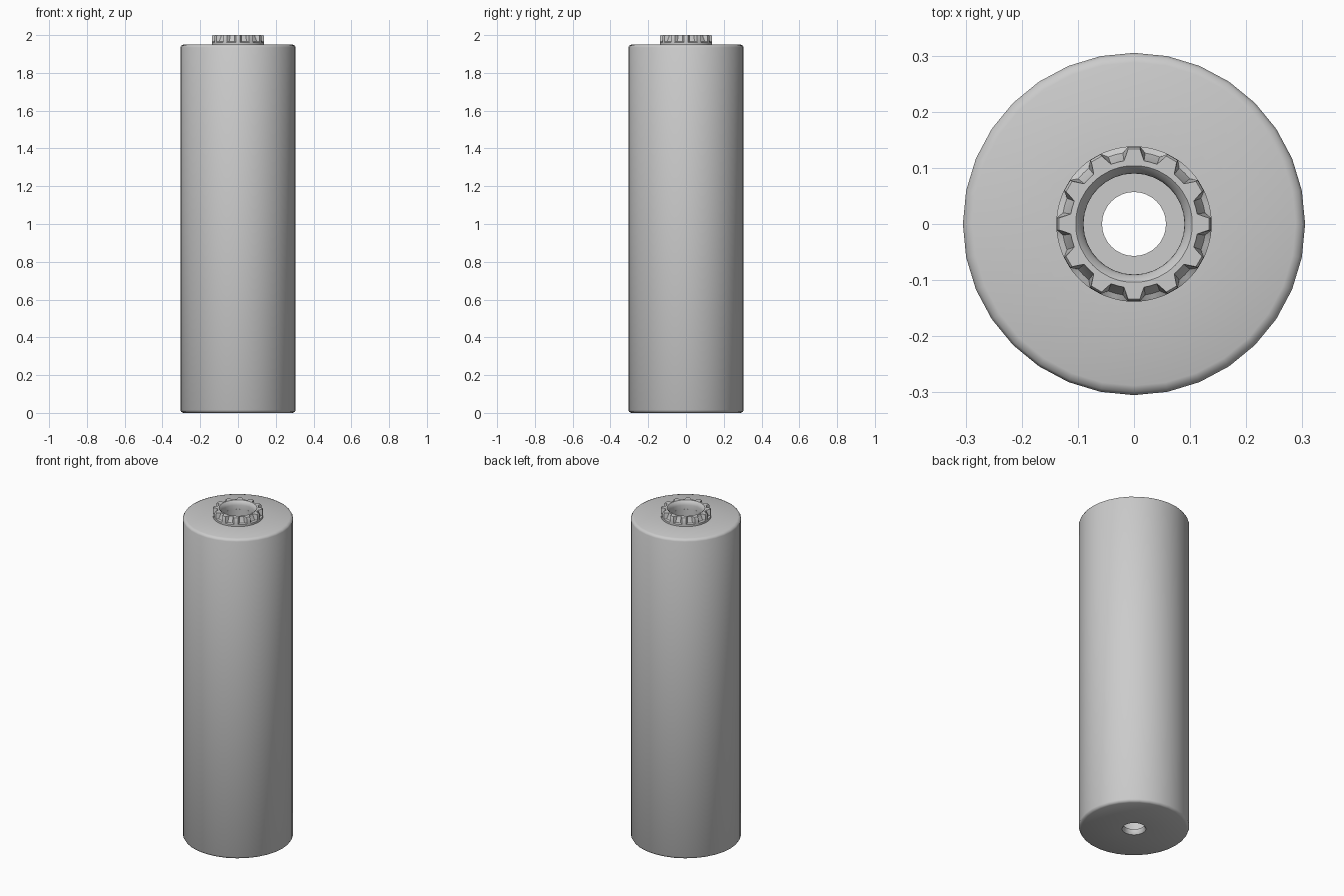
import bpy, bmesh
from math import sin, cos, pi, radians

if "Cube" in bpy.data.objects:
    bpy.data.objects.remove(bpy.data.objects["Cube"])


def ring(bm, pts, z):
    # pts: list of (angle in degrees, radius)
    return [bm.verts.new((r * cos(radians(a)), r * sin(radians(a)), z)) for a, r in pts]


def skin(bm, rings):
    for a, b in zip(rings, rings[1:]):
        n = len(a)
        for i in range(n):
            j = (i + 1) % n
            bm.faces.new((a[i], a[j], b[j], b[i]))


def finish(bm, name, angle):
    bmesh.ops.recalc_face_normals(bm, faces=bm.faces[:])
    mesh = bpy.data.meshes.new(name)
    bm.to_mesh(mesh)
    bm.free()
    ob = bpy.data.objects.new(name, mesh)
    bpy.context.collection.objects.link(ob)
    bpy.ops.object.select_all(action='DESELECT')
    ob.select_set(True)
    bpy.context.view_layer.objects.active = ob
    bpy.ops.object.shade_smooth_by_angle(angle=radians(angle))
    return ob


# Roll body: rounded outer edges, stepped bore running right through
SIDES = 32
circle = [i * 360 / SIDES for i in range(SIDES)]
body_profile = [
    (0.09, 1.95), (0.288, 1.95), (0.300, 1.945), (0.305, 1.935),
    (0.305, 0.015), (0.300, 0.005), (0.290, 0.0),
    (0.066, 0.0), (0.057, 0.012), (0.057, 0.03), (0.09, 0.03),
]
bm = bmesh.new()
rings = [ring(bm, [(a, r) for a in circle], z) for r, z in body_profile]
skin(bm, rings + [rings[0]])
finish(bm, "roll_body", 50)

# Drive collar: twelve teeth with sloped valleys above a round flange
TEETH = 12
offsets = [-9, -4.5, 4.5, 9, 15]
angles = [t * 360 / TEETH + o for t in range(TEETH) for o in offsets]


def gear(valley, tip):
    return [(a, tip if abs(offsets[i % 5]) < 5 else valley) for i, a in enumerate(angles)]


def round_ring(r):
    return [(a, r) for a in angles]


bm = bmesh.new()
collar = [
    ring(bm, round_ring(0.09), 1.95),
    ring(bm, round_ring(0.09), 1.975),
    ring(bm, round_ring(0.094), 1.99),
    ring(bm, round_ring(0.104), 2.0),
    ring(bm, gear(0.114, 0.134), 2.0),
    ring(bm, gear(0.115, 0.138), 1.994),
    ring(bm, gear(0.128, 0.138), 1.966),
    ring(bm, round_ring(0.1385), 1.962),
    ring(bm, round_ring(0.1385), 1.95),
]
skin(bm, collar + [collar[0]])
finish(bm, "drive_collar", 35)
